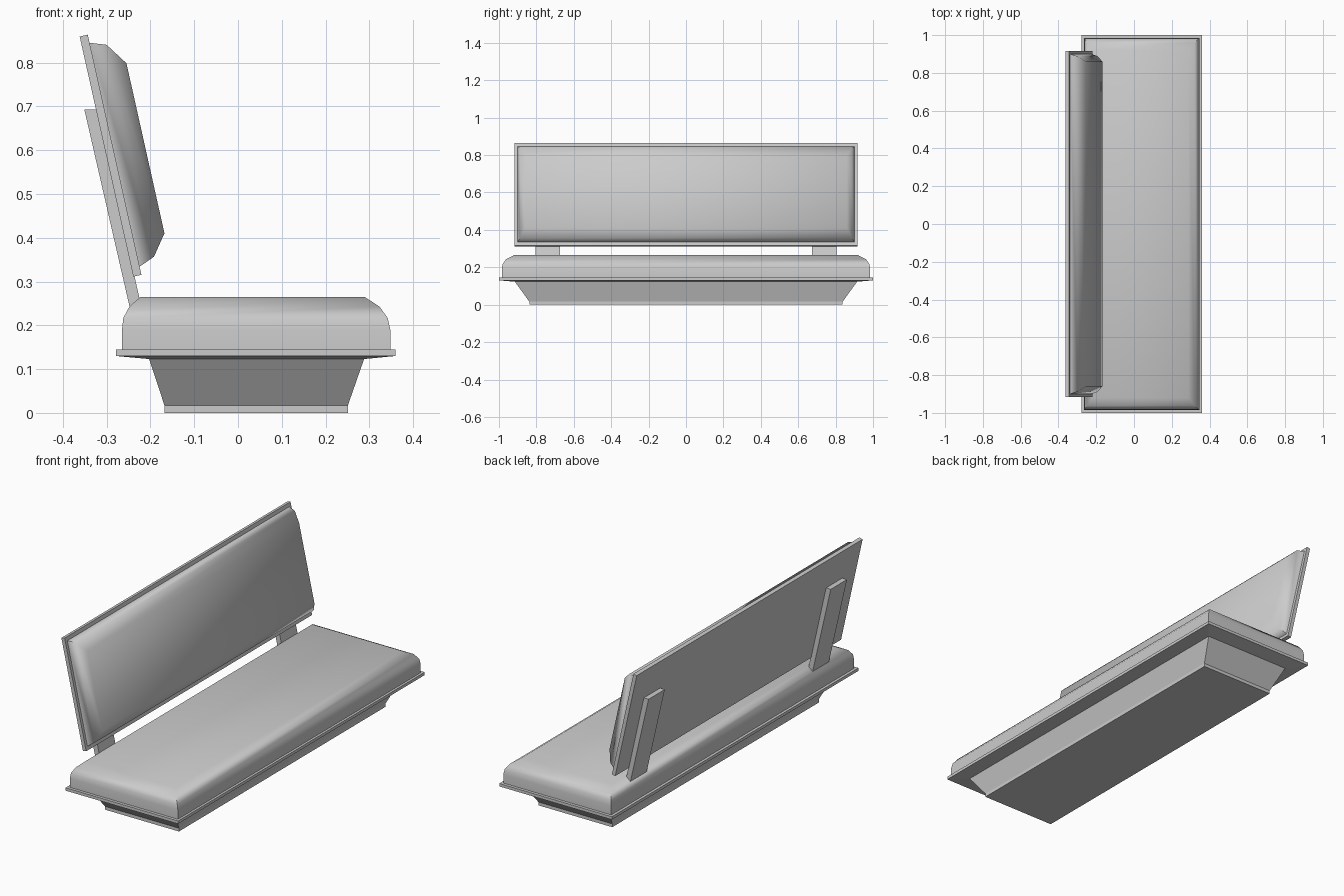
import bpy, bmesh, math
from mathutils import Matrix

if "Cube" in bpy.data.objects:
    bpy.data.objects.remove(bpy.data.objects["Cube"])


def loft(name, rings, matrix=Matrix.Identity(4), smooth=False):
    """Stack rectangular rings (x0, x1, half_y, z) into a closed solid."""
    bm = bmesh.new()
    loops = []
    for x0, x1, y, z in rings:
        corners = ((x0, -y), (x1, -y), (x1, y), (x0, y))
        loops.append([bm.verts.new((px, py, z)) for px, py in corners])
    for a, b in zip(loops, loops[1:]):
        for i in range(4):
            j = (i + 1) % 4
            bm.faces.new((a[i], a[j], b[j], b[i]))
    bm.faces.new(loops[0][::-1])
    bm.faces.new(loops[-1])
    bm.transform(matrix)
    bmesh.ops.recalc_face_normals(bm, faces=bm.faces)
    mesh = bpy.data.meshes.new(name)
    bm.to_mesh(mesh)
    bm.free()
    obj = bpy.data.objects.new(name, mesh)
    bpy.context.collection.objects.link(obj)
    if smooth:
        bpy.ops.object.select_all(action='DESELECT')
        obj.select_set(True)
        bpy.context.view_layer.objects.active = obj
        bpy.ops.object.shade_smooth_by_angle(angle=math.radians(60))
    return obj


# Flared plinth with a thin foot
loft("plinth", [(-0.168, 0.251, 0.838, 0), (-0.168, 0.251, 0.838, 0.017),
                (-0.203, 0.288, 0.915, 0.123)])

# Seat board, underside slightly dished towards the plinth
loft("seat_board", [(-0.203, 0.288, 0.915, 0.123), (-0.279, 0.36, 1.0, 0.13),
                    (-0.279, 0.36, 1.0, 0.145)])

# Seat cushion with rounded shoulders
loft("seat_cushion", [(-0.265, 0.348, 0.985, 0.145), (-0.265, 0.348, 0.985, 0.19),
                      (-0.262, 0.342, 0.981, 0.217), (-0.248, 0.323, 0.962, 0.243),
                      (-0.223, 0.289, 0.92, 0.265)], smooth=True)

# Backrest frame: local z points forward, local -x points up the slope
tilt = math.radians(12.6)
s, c = math.sin(tilt), math.cos(tilt)
lean = Matrix(((s, 0, c, -0.2206), (0, 1, 0, 0), (-c, 0, s, 0.3155), (0, 0, 0, 1)))

# Backrest board
loft("backrest_board", [(-0.562, 0, 0.916, -0.019), (-0.562, 0, 0.916, 0)], lean)

# Backrest cushion
loft("backrest_cushion", [(-0.543, -0.019, 0.9, 0), (-0.53, -0.034, 0.888, 0.037),
                          (-0.479, -0.081, 0.86, 0.072)], lean, smooth=True)

# Two slanted support brackets with level ends
for side, label in ((-1, "right"), (1, "left")):
    bracket = loft(label + "_bracket", [(-0.246, -0.219, 0.066, 0.235),
                                        (-0.351, -0.323, 0.066, 0.693)])
    bracket.location.y = side * 0.739
